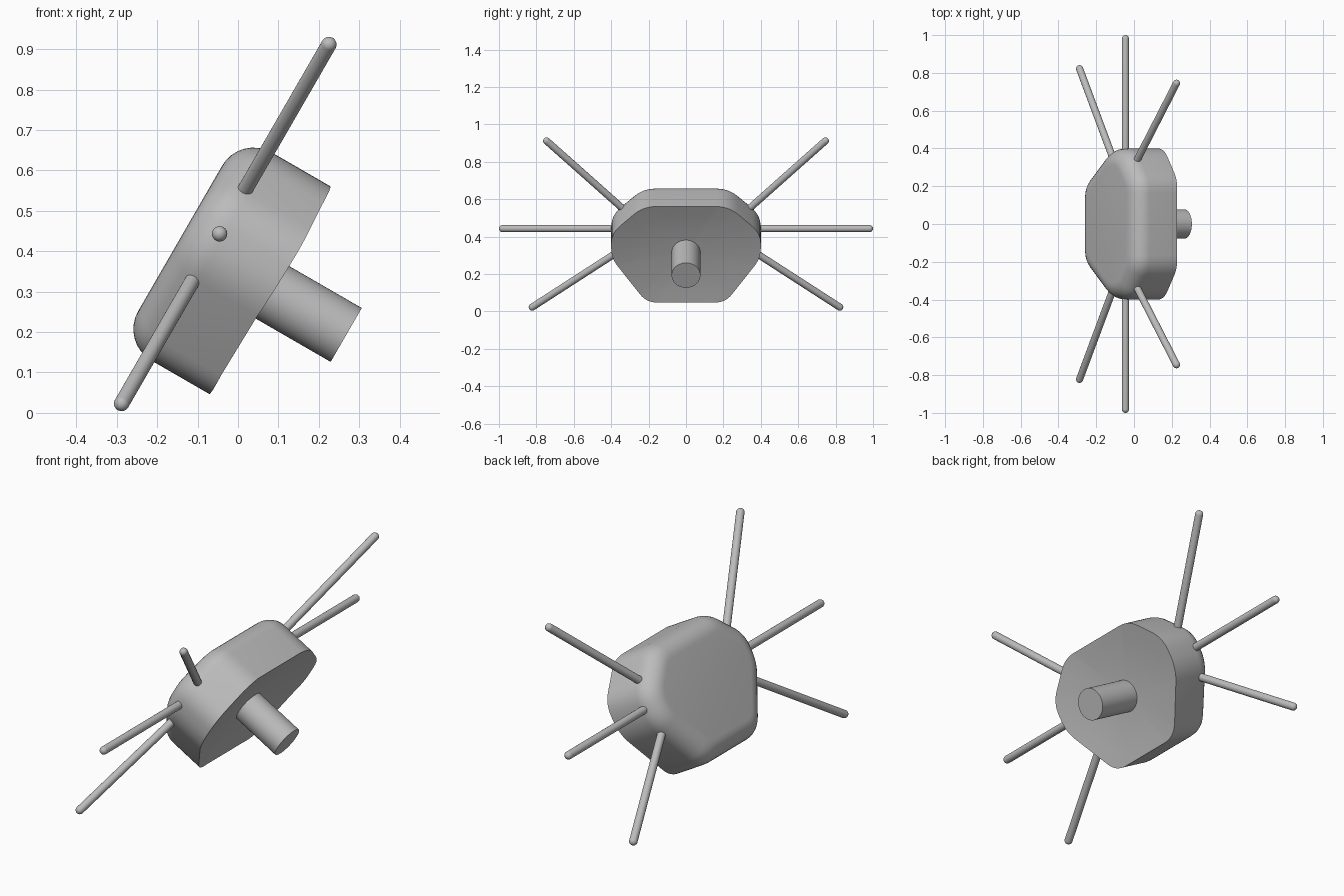
import bpy, bmesh, math
from mathutils import Vector, Matrix

if "Cube" in bpy.data.objects:
    bpy.data.objects.remove(bpy.data.objects["Cube"])

grey = bpy.data.materials.new("plain grey")
grey.diffuse_color = (0.5, 0.5, 0.5, 1)
grey.use_nodes = True
grey.node_tree.nodes["Principled BSDF"].inputs["Base Color"].default_value = grey.diffuse_color
TILT = Matrix.Rotation(math.radians(30), 4, 'Y')  # local x = outward axis, z = up the face


def loft(name, rings):
    """Skin a list of equal-sized point rings, closing both ends."""
    bm = bmesh.new()
    loops = [[bm.verts.new(TILT @ Vector(p)) for p in r] for r in rings]
    n = len(loops[0])
    for a, b in zip(loops, loops[1:]):
        for i in range(n):
            j = (i + 1) % n
            bm.faces.new((a[i], a[j], b[j], b[i]))
    bm.faces.new(loops[0])
    bm.faces.new(loops[-1])
    bmesh.ops.recalc_face_normals(bm, faces=bm.faces)
    me = bpy.data.meshes.new(name)
    bm.to_mesh(me)
    bm.free()
    me.materials.append(grey)
    ob = bpy.data.objects.new(name, me)
    bpy.context.collection.objects.link(ob)
    bpy.ops.object.select_all(action='DESELECT')
    ob.select_set(True)
    bpy.context.view_layer.objects.active = ob
    bpy.ops.object.shade_smooth_by_angle(angle=math.radians(40))
    return ob


def rod(name, start, end, radius, round_tip, sides=24):
    """Straight rod, optionally with a hemispherical tip."""
    a, b = Vector(start), Vector(end)
    d = (b - a).normalized()
    s = d.orthogonal().normalized()
    t = d.cross(s)
    prof = [(a, radius), (b, radius)]
    if round_tip:
        for k in range(1, 7):
            w = math.radians(14.5 * k)
            prof.append((b + d * radius * math.sin(w), radius * math.cos(w)))
    rings = [[c + r * (s * math.cos(q) + t * math.sin(q))
              for q in (2 * math.pi * i / sides for i in range(sides))]
             for c, r in prof]
    return loft(name, rings)


# Body outline (y, z): chamfered, mirrored shape with rounded corners
half = [(0.21, 0.005), (0.40, 0.285), (0.40, 0.44), (0.23, 0.60)]
outline = [Vector(p) for p in half] + [Vector((-y, z)) for y, z in reversed(half)]


def section(inset, cut, steps=6):
    n = len(outline)
    normals = []
    for i in range(n):
        e = (outline[(i + 1) % n] - outline[i]).normalized()
        normals.append(Vector((e.y, -e.x)))
    pts = []
    for i in range(n):
        m, k = normals[i - 1], normals[i]
        pts.append(outline[i] - inset * (m + k) / (1 + m.dot(k)))
    out = []
    for i in range(n):
        p = pts[i]
        a = p + (pts[i - 1] - p).normalized() * cut
        b = p + (pts[(i + 1) % n] - p).normalized() * cut
        for s in range(steps + 1):
            f = s / steps
            out.append(a * (1 - f) ** 2 + p * 2 * f * (1 - f) + b * f * f)
    return out


# Body: rounded back rim, straight sides, slightly dished front
R, BACK = 0.09, -0.34
rings = []
for k in range(9):
    w = math.radians(90 * k / 8)
    d = R * (1 - math.sin(w))
    x = BACK + R * (1 - math.cos(w))
    rings.append([(x, p.x, p.y) for p in section(d, 0.065 - 0.33 * d)])
for f in (1.0, 0.8, 0.6, 0.4, 0.2, 0.02):
    ring = []
    for p in section(0, 0.065):
        y, z = p.x * f, (p.y - 0.3) * f
        ring.append((-0.11 + 0.23 * (y * y + z * z), y, z + 0.3))
    rings.append(ring)
loft("body", rings)

# Round stem on the front face
rod("stem", (-0.2, 0, 0.301), (0.1355, 0, 0.301), 0.077, False, 48)

# Three thin rods on each side
N = -0.261
for side, label in ((-1, "left"), (1, "right")):
    for part, y0, z0, y1, z1 in (("upper", 0.28, 0.425, 0.745, 0.902),
                                 ("middle", 0.32, 0.361, 0.981, 0.361),
                                 ("lower", 0.30, 0.265, 0.822, -0.124)):
        rod(f"{label}_{part}_rod", (N, side * y0, z0), (N, side * y1, z1), 0.019, True)
